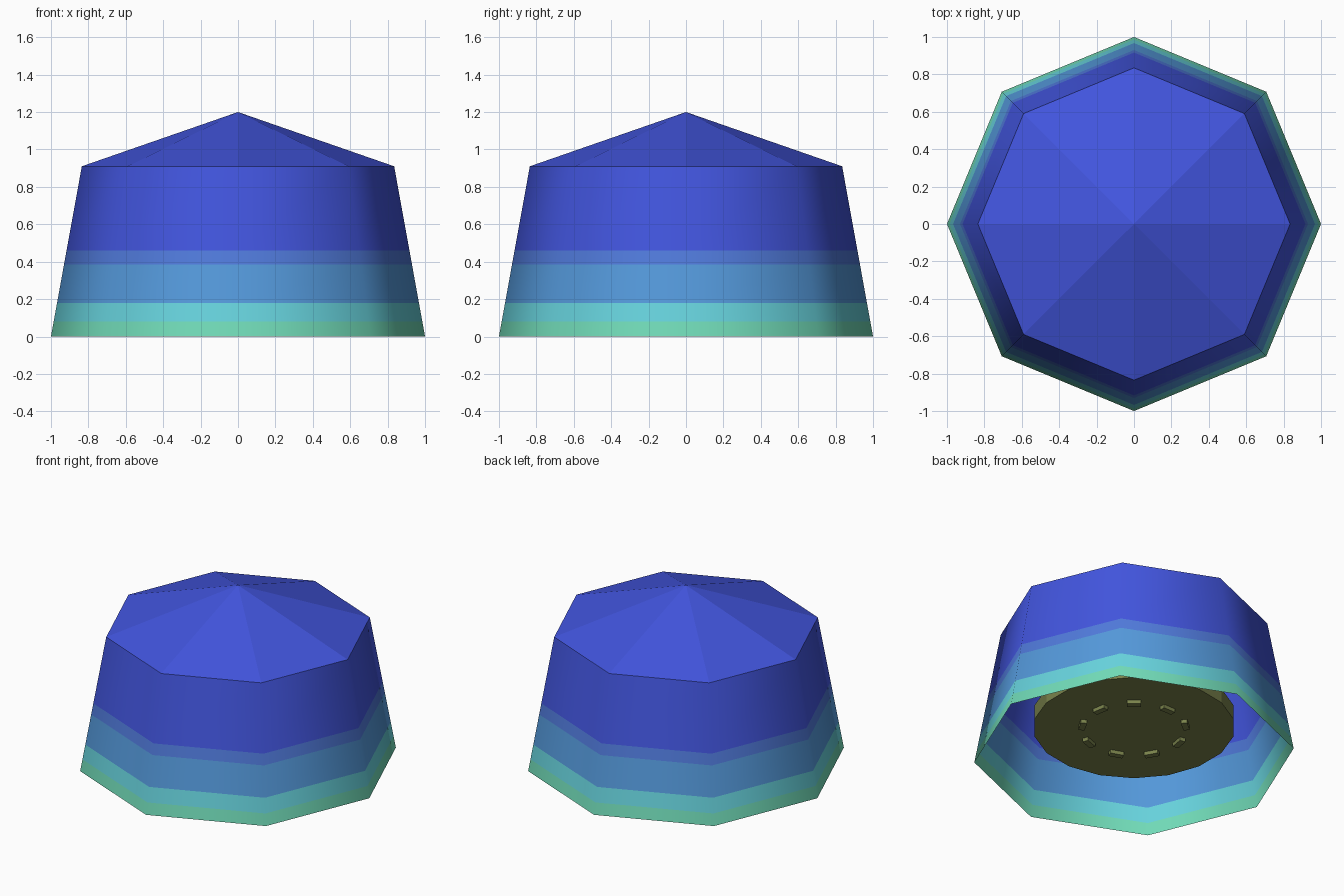
import bpy, bmesh, math
from mathutils import Matrix

if "Cube" in bpy.data.objects:
    bpy.data.objects.remove(bpy.data.objects["Cube"])


def material(name, r, g, b):
    lin = [((c / 255 + 0.055) / 1.055) ** 2.4 for c in (r, g, b)]
    m = bpy.data.materials.new(name)
    m.diffuse_color = (*lin, 1)
    m.use_nodes = True
    m.node_tree.nodes["Principled BSDF"].inputs["Base Color"].default_value = m.diffuse_color
    return m


def finish(bm, name, mats):
    me = bpy.data.meshes.new(name)
    bm.to_mesh(me)
    bm.free()
    for m in mats:
        me.materials.append(m)
    ob = bpy.data.objects.new(name, me)
    bpy.context.collection.objects.link(ob)
    return ob


bands = [material("mint", 113, 219, 184), material("cyan", 103, 211, 221),
         material("sky_blue", 84, 153, 219), material("mid_blue", 80, 122, 219),
         material("royal_blue", 66, 85, 222)]
olive = material("olive", 122, 131, 76)

# Open octagonal shell: colour bands up the tapered wall, then a shallow pyramid cap
heights = [0, 0.08, 0.18, 0.385, 0.46, 0.91]
bm = bmesh.new()
rings = []
for z in heights:
    r = 1 - 0.165 * z / 0.91
    rings.append([bm.verts.new((r * math.cos(k * math.pi / 4),
                                r * math.sin(k * math.pi / 4), z)) for k in range(8)])
for i in range(len(rings) - 1):
    for k in range(8):
        n = (k + 1) % 8
        f = bm.faces.new((rings[i][k], rings[i][n], rings[i + 1][n], rings[i + 1][k]))
        f.material_index = i
        f.smooth = True
apex = bm.verts.new((0, 0, 1.2))
for k in range(8):
    f = bm.faces.new((rings[-1][k], rings[-1][(k + 1) % 8], apex))
    f.material_index = 4
finish(bm, "shell", bands)

# Disc hanging inside the shell
bm = bmesh.new()
bmesh.ops.create_cone(bm, cap_ends=True, segments=18, radius1=0.63, radius2=0.63,
                      depth=0.1, matrix=Matrix.Translation((0, 0, 0.25)))
finish(bm, "inner_disc", [olive])

# Ring of nine small lugs under the disc
bm = bmesh.new()
for k in range(9):
    turn = Matrix.Rotation(math.radians(90 + 40 * k), 4, 'Z')
    place = Matrix.Translation((0.325, 0, 0.19))
    bmesh.ops.create_cube(bm, size=1, matrix=turn @ place @ Matrix.Diagonal((0.04, 0.09, 0.03, 1)))
finish(bm, "disc_lugs", [olive])
